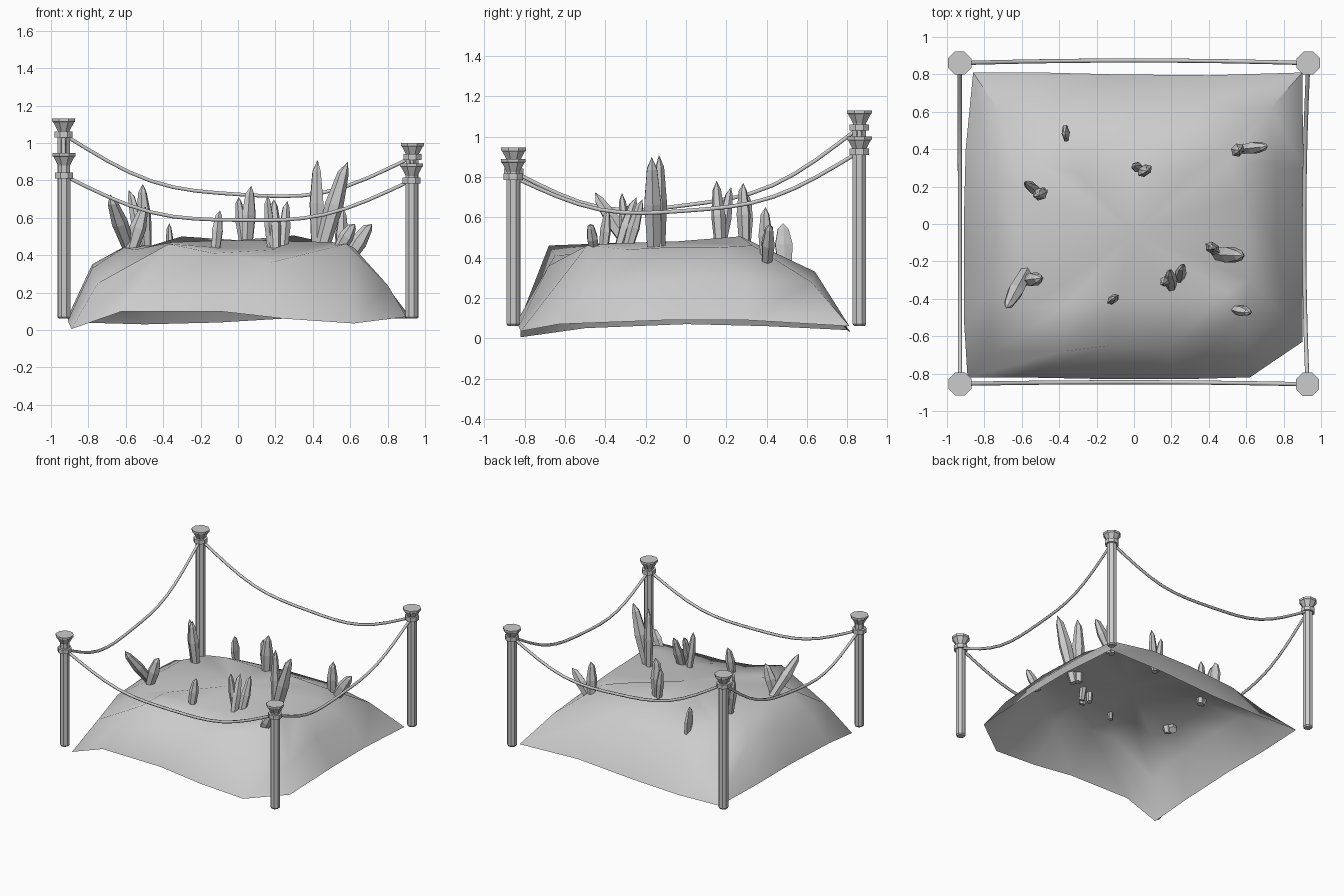
import bpy, bmesh, math
from mathutils import Vector

if "Cube" in bpy.data.objects:
    bpy.data.objects.remove(bpy.data.objects["Cube"])


def mesh_object(name, rings, start=None, end=None, smooth=None):
    """Bridge closed rings of points; start/end may be 'flat' or an apex point."""
    n = len(rings[0])
    bm = bmesh.new()
    rows = [[bm.verts.new(p) for p in ring] for ring in rings]
    for a, b in zip(rows, rows[1:]):
        for i in range(n):
            j = (i + 1) % n
            bm.faces.new((a[i], a[j], b[j], b[i]))
    for cap, row in ((start, rows[0][::-1]), (end, rows[-1])):
        if cap == 'flat':
            bm.faces.new(row)
        elif cap is not None:
            tip = bm.verts.new(cap)
            for i in range(n):
                bm.faces.new((row[i], row[(i + 1) % n], tip))
    me = bpy.data.meshes.new(name)
    bm.to_mesh(me)
    bm.free()
    ob = bpy.data.objects.new(name, me)
    bpy.context.collection.objects.link(ob)
    if smooth:
        bpy.ops.object.select_all(action='DESELECT')
        ob.select_set(True)
        bpy.context.view_layer.objects.active = ob
        bpy.ops.object.shade_smooth_by_angle(angle=math.radians(smooth))
    return ob


# Hollow ground mound: foot, shoulder and crest outlines
foot = [(-.89, -.82, .005), (-.62, -.82, .10), (-.1, -.83, .10), (.25, -.83, .06),
        (.62, -.82, .035), (.90, -.63, .07), (.905, -.1, .09), (.905, .3, .09),
        (.90, .81, .06), (.4, .795, .07), (-.1, .80, .04), (-.5, .81, .03),
        (-.86, .81, .04), (-.90, .4, .06), (-.91, 0, .07), (-.91, -.5, .05)]
shoulder = [(-.75, -.69, .25), (-.37, -.68, .46), (-.13, -.65, .41), (.17, -.68, .36),
            (.58, -.49, .46), (.80, -.49, .24), (.76, -.1, .28), (.76, .3, .28),
            (.73, .62, .28), (.35, .64, .33), (0, .64, .33), (-.4, .63, .31),
            (-.72, .60, .25), (-.77, .3, .34), (-.78, 0, .35), (-.78, -.4, .33)]
crest = [(-.55, -.45, .43), (-.35, -.42, .47), (-.1, -.4, .44), (.2, -.4, .43),
         (.5, -.36, .47), (.62, -.3, .44), (.6, -.1, .45), (.59, .15, .45),
         (.5, .33, .46), (.3, .27, .505), (0, .3, .48), (-.3, .27, .5),
         (-.5, .33, .44), (-.6, .15, .445), (-.61, -.1, .445), (-.61, -.3, .44)]
mesh_object("mound", [foot, shoulder, crest], end=(0, -.05, .48), smooth=55)

# Corner posts: x, y, top height, collar height
posts = {"front_left": (-.93, -.855, .945, .825), "front_right": (.928, -.857, .89, .80),
         "back_right": (.932, .86, 1.0, .925), "back_left": (-.932, .86, 1.13, 1.045)}
for name, (x, y, top, collar) in posts.items():
    profile = [(.028, .06), (.036, .07), (.036, collar - .016), (.052, collar - .016),
               (.052, collar + .016), (.034, collar + .016), (.034, top - .066),
               (.06, top - .02), (.066, top - .016), (.067, top)]
    rings = [[(x + r * math.cos((i + .5) * math.pi / 4),
               y + r * math.sin((i + .5) * math.pi / 4), z) for i in range(8)]
             for r, z in profile]
    mesh_object(name + "_post", rings, 'flat', 'flat')

# Sagging ropes between neighbouring posts, with a slight sideways bow
for a, b, sag, bow in (("front_left", "front_right", .225, (0, .01)),
                       ("back_left", "back_right", .26, (0, .014)),
                       ("front_right", "back_right", .23, (-.02, 0)),
                       ("front_left", "back_left", .275, (0, 0))):
    pa, pb = (Vector((posts[k][0], posts[k][1], posts[k][3])) for k in (a, b))
    cu = bpy.data.curves.new(a + "_to_" + b + "_rope", 'CURVE')
    cu.dimensions = '3D'
    cu.bevel_depth = .011
    cu.bevel_resolution = 1
    sp = cu.splines.new('POLY')
    sp.points.add(16)
    for i, p in enumerate(sp.points):
        t = i / 16
        q = pa.lerp(pb, t) + Vector((*bow, -sag)) * 4 * t * (1 - t)
        # the rope hangs a little flatter than a parabola
        q.z -= .09 * sag * abs(math.sin(math.tau * t)) ** 2
        p.co = (*q, 1)
    bpy.context.collection.objects.link(bpy.data.objects.new(cu.name, cu))


# Faceted crystals: base, tip, half width, half depth, turn
def crystal(base, tip, w, d, turn):
    base, tip = Vector(base), Vector(tip)
    axis = (tip - base).normalized()
    u = Vector((math.cos(turn), math.sin(turn), 0))
    u = (u - axis * u.dot(axis)).normalized()
    v = axis.cross(u)
    rings = []
    for t, s in ((-.12, .7), (.5, 1), (.87, .6)):
        c = base.lerp(tip, t)
        rings.append([c + u * w * s * math.cos(k * math.tau / 6)
                      + v * d * s * math.sin(k * math.tau / 6) for k in range(6)])
    mesh_object("crystal", rings, 'flat', tip + u * w * .15)


for spec in [
        ((-.58, -.26, .43), (-.685, -.455, .72), .04, .045, 1.1),
        ((-.57, -.30, .43), (-.50, -.29, .66), .045, .04, .1),
        ((-.51, .17, .44), (-.58, .22, .75), .035, .03, 2.4),
        ((-.49, .17, .44), (-.515, .15, .78), .04, .035, .3),
        ((-.36, .49, .36), (-.37, .48, .57), .022, .05, .1),
        ((.03, .30, .46), (.0, .31, .71), .03, .028, .2),
        ((.05, .29, .46), (.065, .28, .77), .045, .03, .6),
        ((.55, .40, .37), (.56, .39, .65), .04, .035, .8),
        ((.58, .40, .37), (.71, .415, .57), .045, .035, .1),
        ((.42, -.13, .44), (.42, -.13, .91), .045, .032, -.6),
        ((.45, -.16, .44), (.58, -.17, .90), .05, .048, 0),
        ((.20, -.34, .41), (.19, -.25, .70), .035, .035, 1.2),
        ((.24, -.30, .41), (.26, -.22, .69), .035, .03, .8),
        ((.18, -.29, .41), (.155, -.32, .72), .03, .028, .5),
        ((-.12, -.41, .42), (-.10, -.39, .64), .035, .024, .6),
        ((.54, -.455, .43), (.62, -.475, .57), .04, .03, 0)]:
    crystal(*spec)
